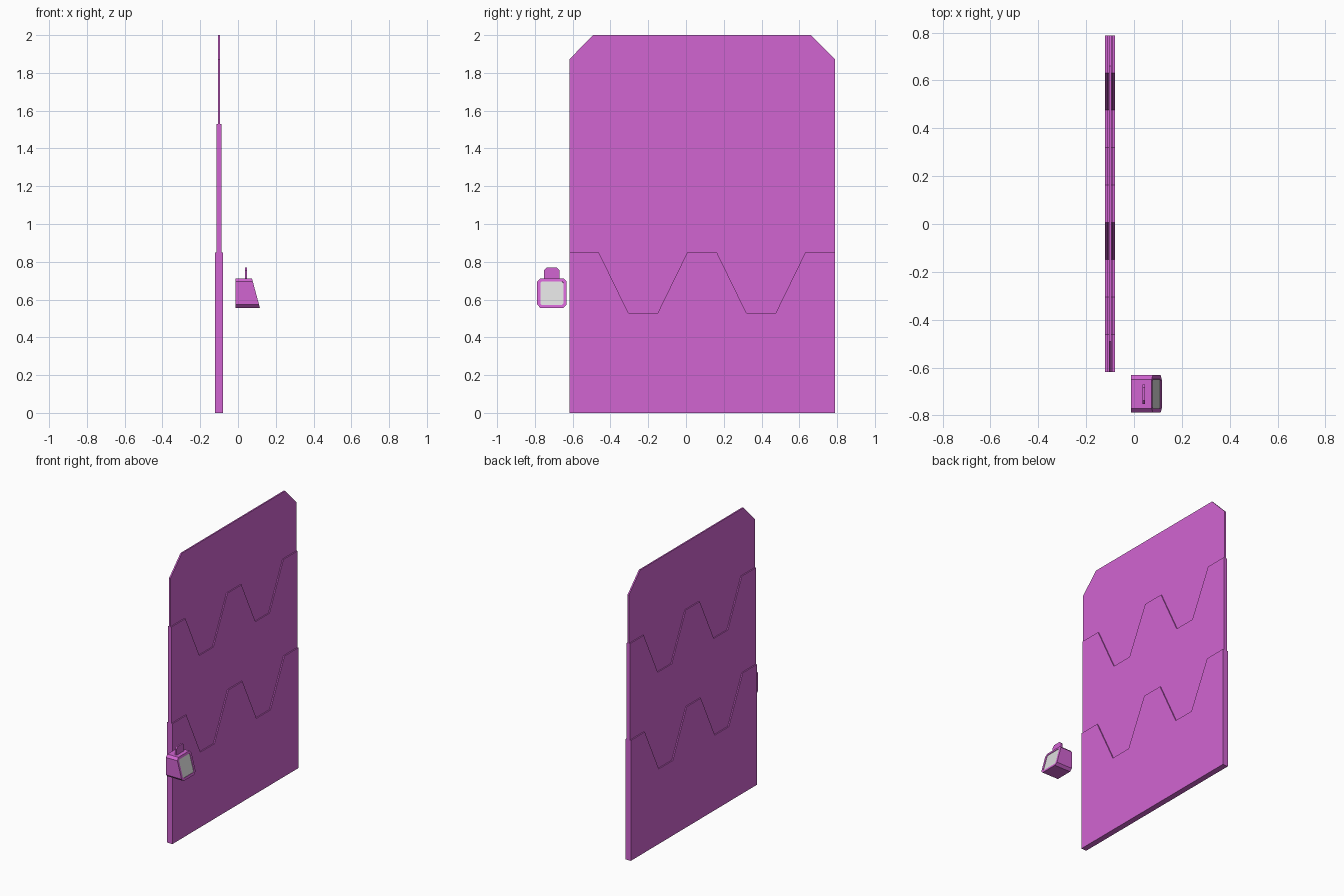
import bpy, bmesh

if "Cube" in bpy.data.objects:
    bpy.data.objects.remove(bpy.data.objects["Cube"])


def material(name, rgb):
    m = bpy.data.materials.new(name)
    m.diffuse_color = (*rgb, 1)
    m.use_nodes = True
    m.node_tree.nodes["Principled BSDF"].inputs["Base Color"].default_value = m.diffuse_color
    return m


MAGENTA = material("magenta", (0.64, 0.128, 0.64))
LIGHT_GREY = material("light_grey", (0.72, 0.72, 0.72))


def prism(name, outline, back, front, screen=False):
    """Extrude a (y, z) outline along x; front(z) gives the front depth."""
    bm = bmesh.new()
    a = [bm.verts.new((back, y, z)) for y, z in outline]
    b = [bm.verts.new((front(z), y, z)) for y, z in outline]
    bm.faces.new(a)
    face = bm.faces.new(b)
    n = len(outline)
    for i in range(n):
        j = (i + 1) % n
        bm.faces.new((a[i], a[j], b[j], b[i]))
    bmesh.ops.recalc_face_normals(bm, faces=bm.faces[:])
    if screen:
        # slightly recessed display
        bmesh.ops.inset_region(bm, faces=[face], thickness=0.018)
        bmesh.ops.inset_region(bm, faces=[face], thickness=0.0005, depth=-0.003)
        face.material_index = 1
    me = bpy.data.meshes.new(name)
    bm.to_mesh(me)
    bm.free()
    me.materials.append(MAGENTA)
    if screen:
        me.materials.append(LIGHT_GREY)
    ob = bpy.data.objects.new(name, me)
    bpy.context.collection.objects.link(ob)
    return ob


def chamfered(y0, y1, z0, z1, c, bottom=True):
    """Rectangle outline with cut top (and optionally bottom) corners."""
    top = [(y1, z1 - c), (y1 - c, z1), (y0 + c, z1), (y0, z1 - c)]
    if bottom:
        return [(y0, z0 + c), (y0 + c, z0), (y1 - c, z0), (y1, z0 + c)] + top
    return [(y0, z0), (y1, z0)] + top


# Three panel tiers meeting along a toothed edge
Y0, Y1 = -0.618, 0.788
STEP = (Y1 - Y0) / 9
LEVELS = [1, 1, 0, 0, 1, 1, 0, 0, 1, 1]


def teeth(top):
    return [(Y0 + i * STEP, top - 0.32 * (1 - v)) for i, v in enumerate(LEVELS)]


base = [(Y0, 0), (Y1, 0)]
low, high = teeth(0.85), teeth(1.53)
crown = [(Y1, 1.872), (Y1 - 0.127, 2.0), (Y0 + 0.127, 2.0), (Y0, 1.872)]
tiers = [("lower_panel", base + low[::-1], 0.0205),
         ("middle_panel", low + high[::-1], 0.0125),
         ("upper_panel", high + crown, 0.005)]
for name, outline, half in tiers:
    prism(name, outline, -0.1 - half, lambda z, h=half: -0.1 + h)

# Small sloped control box with display
prism("control_box", chamfered(-0.788, -0.632, 0.556, 0.712, 0.017),
      -0.012, lambda z: 0.116 - (z - 0.556) * 0.27, screen=True)

# Tab on top of the box
prism("box_tab", chamfered(-0.752, -0.670, 0.70, 0.769, 0.014, bottom=False),
      0.036, lambda z: 0.047)
